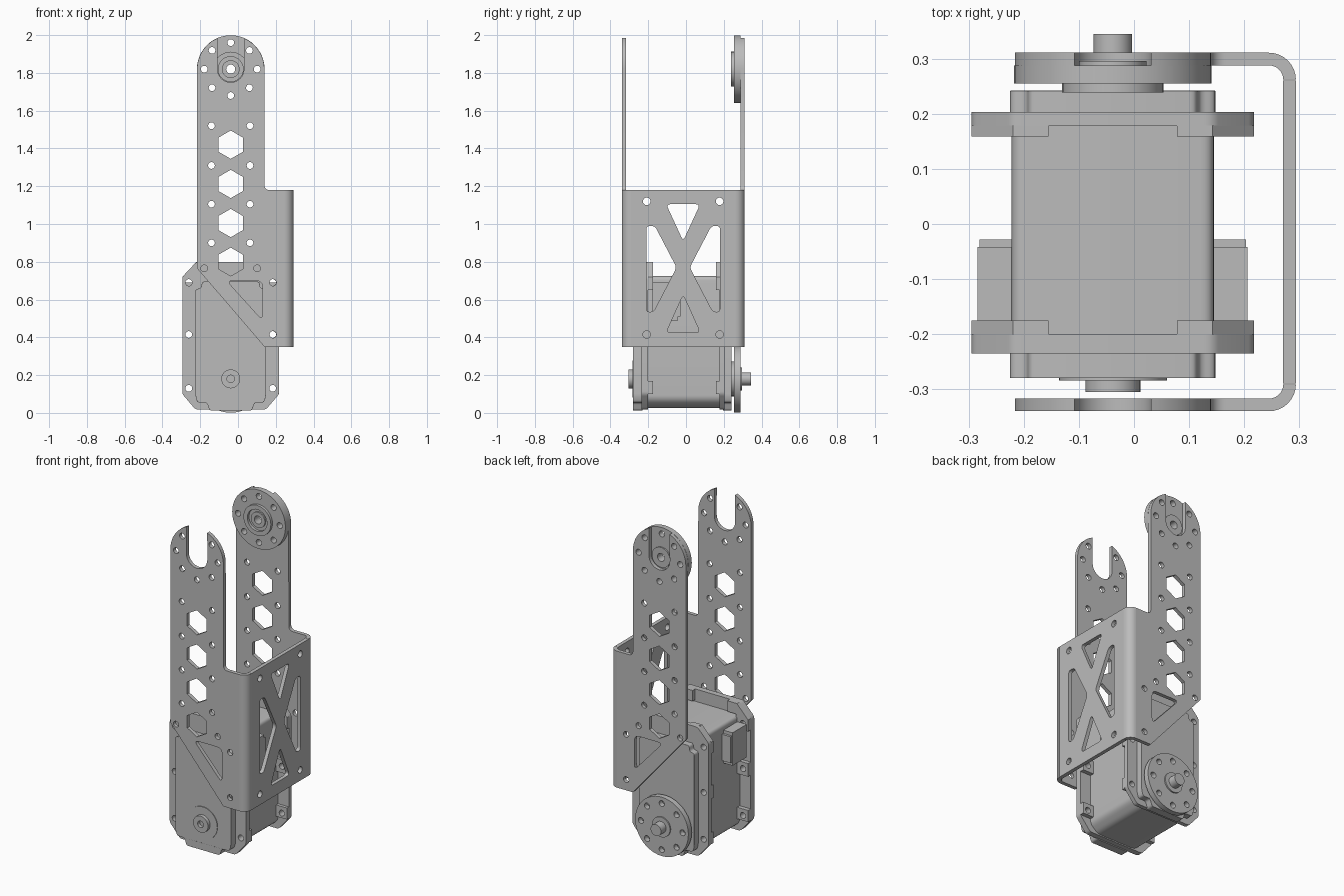
import bpy, bmesh
from math import sin, cos, pi, radians
from mathutils import Matrix, Vector

cube = bpy.data.objects.get("Cube")
if cube:
    bpy.data.objects.remove(cube, do_unlink=True)

grey = bpy.data.materials.new("machined grey")
grey.use_nodes = True
grey.diffuse_color = (0.5, 0.5, 0.5, 1)
grey.node_tree.nodes["Principled BSDF"].inputs["Base Color"].default_value = (0.5, 0.5, 0.5, 1)

CX = -0.0385          # centre line of the arms and actuator
WEB_Y = -0.015        # centre line of the bracket
LOW_Z, TOP_Z = 0.18, 1.82
ROT = {
    "x": Matrix.Rotation(pi / 2, 4, "Z") @ Matrix.Rotation(pi / 2, 4, "X"),
    "y": Matrix.Rotation(pi / 2, 4, "X"),
    "z": Matrix.Identity(4),
}


def arc(u, v, r, a, b, n):
    steps = [radians(a + (b - a) * i / n) for i in range(n + 1)]
    return [(u + r * cos(t), v + r * sin(t)) for t in steps]


def circle(u, v, r, n=32):
    return arc(u, v, r, 0, 360, n)[:-1]


def hexagon(u, v, r):
    return arc(u, v, r, 30, 390, 6)[:-1]


def rounded(points, r, n=5):
    """Soften every corner of a polygon."""
    out = []
    for i, p in enumerate(points):
        p = Vector(p)
        ends = []
        for q in (points[i - 1], points[(i + 1) % len(points)]):
            d = Vector(q) - p
            ends.append(p + d.normalized() * min(r, d.length * 0.45))
        a, b = ends
        for k in range(n + 1):
            t = k / n
            out.append(tuple(a * (1 - t) ** 2 + p * 2 * t * (1 - t) + b * t * t))
    return out


def rect(u0, v0, u1, v1):
    return [(u0, v0), (u1, v0), (u1, v1), (u0, v1)]


def flip(points, centre):
    return [(2 * centre - u, v) for u, v in reversed(points)]


def slab(name, loops, axis, lo, hi, bevel=0):
    """Extrude an outline with holes along an axis between lo and hi."""
    curve = bpy.data.curves.new(name, "CURVE")
    curve.dimensions = "2D"
    curve.fill_mode = "BOTH"
    curve.extrude = (hi - lo) / 2
    for loop in loops:
        s = curve.splines.new("POLY")
        s.points.add(len(loop) - 1)
        for pt, (u, v) in zip(s.points, loop):
            pt.co = (u, v, 0, 1)
        s.use_cyclic_u = True
    temp = bpy.data.objects.new("outline", curve)
    bpy.context.collection.objects.link(temp)
    deps = bpy.context.evaluated_depsgraph_get()
    mesh = bpy.data.meshes.new_from_object(temp.evaluated_get(deps))
    bpy.data.objects.remove(temp, do_unlink=True)
    bpy.data.curves.remove(curve)
    mid = (lo + hi) / 2
    mesh.transform(Matrix.Translation([mid if a == axis else 0 for a in "xyz"]) @ ROT[axis])
    bm = bmesh.new()
    bm.from_mesh(mesh)
    bmesh.ops.remove_doubles(bm, verts=bm.verts, dist=1e-5)
    if bevel:
        bmesh.ops.dissolve_limit(bm, angle_limit=0.02, verts=bm.verts, edges=bm.edges)
    bmesh.ops.recalc_face_normals(bm, faces=bm.faces)
    bm.to_mesh(mesh)
    bm.free()
    mesh.name = name
    mesh.materials.clear()
    mesh.materials.append(grey)
    mesh.shade_smooth()
    mesh.set_sharp_from_angle(angle=radians(35))
    obj = bpy.data.objects.new(name, mesh)
    bpy.context.collection.objects.link(obj)
    if bevel:
        m = obj.modifiers.new("soft edges", "BEVEL")
        m.width, m.segments, m.limit_method = bevel, 3, "ANGLE"
        m.angle_limit = radians(40)
    return obj


def small(u, v):
    return circle(u, v, 0.018, 14)


# Bracket arms: slotted round top, hexagon cut-outs and a diagonal lower edge
R, SLOT = 0.178, 0.07
outline = [(CX - R, 0.765), (0.14, 0.35), (0.245, 0.35), (0.245, 1.18)]
outline += arc(0.165, 1.205, 0.025, 270, 180, 5)
outline += arc(CX, TOP_Z, R, 0, 67, 14)
outline += arc(CX, TOP_Z, SLOT, 0, -180, 16)
outline += arc(CX, TOP_Z, R, 113, 180, 14)
holes = [small(*p) for p in arc(CX, TOP_Z, 0.14, 135, 405, 6)]
holes += [small(CX + s * 0.102, z) for z in (1.52, 1.31, 1.105, 0.9) for s in (-1, 1)]
holes += [small(CX + s * 0.14, 0.765) for s in (-1, 1)]
holes += [small(0.185, z) for z in (0.69, 0.415)]
holes += [hexagon(CX, z, 0.075) for z in (1.42, 1.212, 1.005, 0.8)]
holes.append(rounded([(-0.06, 0.7), (0.13, 0.7), (0.13, 0.49)], 0.035))
slab("front_arm", [outline] + holes, "y", -0.34, -0.317)
slab("back_arm", [outline] + holes, "y", 0.288, 0.311)

# Bracket web with crossed bracing, and the bends joining it to the arms
side = [(-0.21, 0.99), (-0.165, 0.99), (-0.05, 0.77), (-0.172, 0.535), (-0.21, 0.535)]
tri_top = [(-0.105, 1.105), (0.075, 1.105), (WEB_Y, 0.91)]
tri_low = [(-0.105, 0.425), (0.075, 0.425), (WEB_Y, 0.625)]
web = [rect(-0.29, 0.35, 0.261, 1.18), rounded(side, 0.02), rounded(flip(side, WEB_Y), 0.02),
       rounded(tri_top, 0.025), rounded(tri_low, 0.025)]
web += [circle(WEB_Y + s * 0.193, z, 0.02, 16) for s in (-1, 1) for z in (0.415, 1.12)]
slab("bracket_web", web, "x", 0.271, 0.294)
for name, y, a in (("front_bend", -0.291, -90), ("back_bend", 0.262, 0)):
    bend = arc(0.245, y, 0.049, a, a + 90, 8) + arc(0.245, y, 0.026, a + 90, a, 8)
    slab(name, [bend], "z", 0.35, 1.18)

# Actuator body
body = rounded([(-0.222, 0.07), (-0.17, 0.025), (0.093, 0.025), (0.145, 0.07),
                (0.145, 0.725), (-0.222, 0.725)], 0.025)
slab("actuator_body", [body], "y", -0.21, 0.185)

# Mounting flanges with raised screw lugs
flange = [(-0.295, 0.1), (-0.225, 0.018), (0.148, 0.018), (0.218, 0.1),
          (0.218, 0.72), (0.143, 0.8), (-0.22, 0.8), (-0.295, 0.72)]
screws = [small(CX + s * 0.222, z) for s in (-1, 1) for z in (0.13, 0.415, 0.69)]
corner = [(-0.295, 0.65), (-0.215, 0.65), (-0.215, 0.735), (-0.155, 0.735),
          (-0.155, 0.8), (-0.22, 0.8), (-0.295, 0.72)]
lugs = [("corner", corner, 0.69), ("middle", rect(-0.295, 0.375, -0.215, 0.455), 0.415),
        ("lower", rect(-0.295, 0.1, -0.215, 0.17), 0.13)]
for end, lo, hi, lug_lo, lug_hi in (("front", -0.235, -0.2, -0.201, -0.175),
                                    ("back", 0.178, 0.203, 0.159, 0.179)):
    slab(end + "_flange", [rounded(flange, 0.015)] + screws, "y", lo, hi)
    for kind, shape, z in lugs:
        hole = small(CX - 0.222, z)
        slab(f"{end}_{kind}_lug_right", [shape, hole], "y", lug_lo, lug_hi)
        slab(f"{end}_{kind}_lug_left", [flip(shape, CX), flip(hole, CX)], "y", lug_lo, lug_hi)

# End caps with a narrower foot
cap = [(-0.225, 0.09), (-0.215, 0.055), (-0.165, 0.055), (-0.15, 0.012), (0.073, 0.012),
       (0.088, 0.055), (0.138, 0.055), (0.148, 0.09), (0.148, 0.655), (0.118, 0.66),
       (0.113, 0.695), (-0.19, 0.695), (-0.195, 0.66), (-0.225, 0.655)]
slab("front_cap", [rounded(cap, 0.012, 3)], "y", -0.28, -0.23, 0.01)
slab("back_cap", [rounded(cap, 0.012, 3)], "y", 0.195, 0.242, 0.008)

# Idler boss on the front cap
slab("idler_seat", [circle(CX, LOW_Z, 0.098, 40)], "y", -0.284, -0.278)
slab("idler_boss", [circle(CX, LOW_Z, 0.05), circle(CX, LOW_Z, 0.02, 20)], "y", -0.305, -0.28)

# Output discs: one on the actuator, one on the back arm
for name, z in (("lower", LOW_Z), ("upper", TOP_Z)):
    ring = [small(*p) for p in circle(CX, z, 0.14, 8)]
    bore = circle(CX, z, 0.024, 20)
    slab(name + "_disc", [circle(CX, z, 0.179, 48), bore] + ring, "y", 0.255, 0.288)
    slab(name + "_hub", [circle(CX, z, 0.092), circle(CX, z, 0.066)], "y", 0.239, 0.256)
    slab(name + "_hub_core", [circle(CX, z, 0.047), bore], "y", 0.246, 0.256)
    slab(name + "_collar", [circle(CX, z, 0.061), bore], "y", 0.287, 0.296)
slab("output_shaft", [circle(CX, LOW_Z, 0.035)], "y", 0.24, 0.345)

# Cable sockets on both sides
for name, x0, x1 in (("right", -0.284, -0.21), ("left", 0.135, 0.206)):
    slab(name + "_socket", [rect(x0, -0.178, x1, -0.042)], "z", 0.49, 0.69)
    slab(name + "_socket_lip", [rect(x0 + 0.003, -0.043, x1 - 0.003, -0.028)], "z", 0.51, 0.67)
